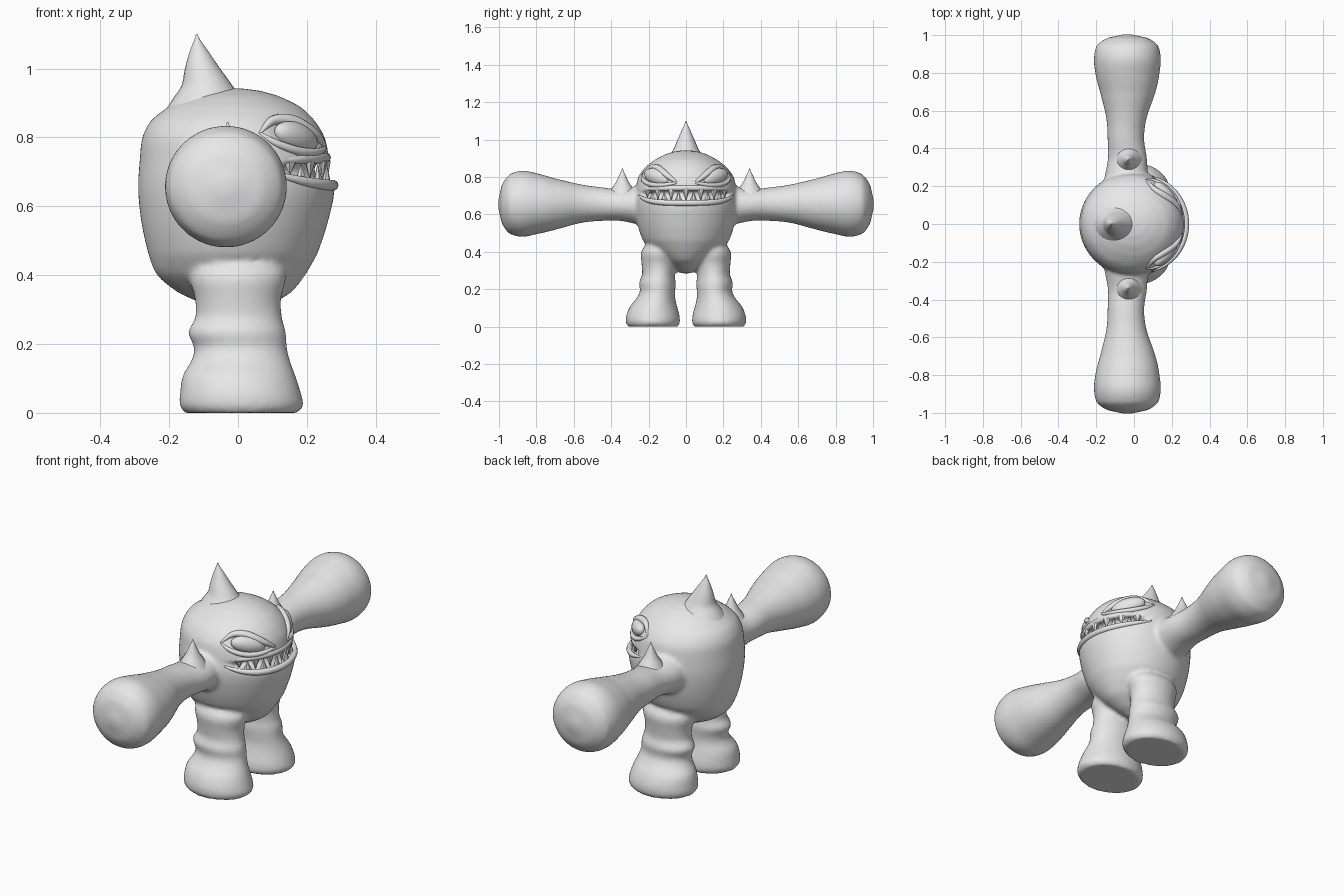
import bpy, bmesh, math
from math import sin, cos, tau
from mathutils import Matrix, Vector

cube = bpy.data.objects.get("Cube")
if cube:
    bpy.data.objects.remove(cube, do_unlink=True)

clay = bpy.data.materials.new("grey_clay")
clay.use_nodes = True
clay.diffuse_color = (.8, .8, .8, 1)
for node in clay.node_tree.nodes:
    if node.type == 'BSDF_PRINCIPLED':
        node.inputs["Base Color"].default_value = (.8, .8, .8, 1)

# Cross-sections: position along axis, centre (u, v), radii (u, v)
BODY = [(.285, 0, 0, .03, .03), (.31, 0, 0, .09, .07), (.35, -.01, 0, .165, .12),
        (.4, -.02, 0, .215, .18), (.46, -.015, 0, .245, .23), (.55, -.01, 0, .27, .26),
        (.65, -.005, 0, .285, .275), (.74, -.01, 0, .275, .268), (.8, -.013, 0, .265, .255),
        (.85, -.015, 0, .237, .22), (.89, -.01, 0, .19, .17), (.92, -.01, 0, .13, .115),
        (.937, -.01, 0, .07, .06), (.943, -.01, 0, .015, .015)]
ARM = [(.1, -.04, .65, .13, .12), (.25, -.04, .65, .115, .105), (.35, -.035, .65, .103, .085),
       (.45, -.043, .655, .097, .09), (.56, -.04, .657, .107, .103), (.7, -.033, .655, .147, .137),
       (.8, -.035, .657, .17, .163), (.88, -.035, .657, .177, .177), (.95, -.035, .655, .16, .155),
       (.99, -.035, .655, .1, .095), (1.004, -.035, .655, .02, .02)]
LEG = [(0, .01, .177, .165, .135), (.02, .01, .177, .18, .144), (.06, .007, .177, .175, .142),
       (.11, .003, .173, .163, .125), (.155, .008, .16, .142, .102), (.19, .007, .152, .135, .094),
       (.235, -.003, .153, .142, .098), (.275, .002, .148, .126, .087), (.33, 0, .145, .125, .092),
       (.4, 0, .14, .14, .1), (.46, 0, .12, .12, .08)]
HORN = [(.86, -.08, 0, .14, .13), (.915, -.088, 0, .1, .09), (.95, -.09, 0, .074, .066),
        (1, -.103, 0, .051, .045), (1.05, -.113, 0, .027, .023), (1.1, -.12, 0, .002, .002)]
SPIKE = [(.69, -.03, .34, .08, .085), (.735, -.03, .34, .055, .06), (.77, -.03, .34, .034, .036),
         (.81, -.03, .34, .016, .017), (.845, -.03, .34, .002, .002)]


def section(table, t):
    """Smoothly interpolated cross-section at t."""
    i = 0
    while i < len(table) - 2 and table[i + 1][0] < t:
        i += 1
    a, b = table[i], table[i + 1]
    p, n = table[max(i - 1, 0)], table[min(i + 2, len(table) - 1)]
    f = (t - a[0]) / (b[0] - a[0])
    return [b_ * f + a_ * (1 - f) + f * (1 - f) * .5 * ((1 - f) * (2 * a_ - p_ - b_) + f * (2 * b_ - a_ - n_))
            for p_, a_, b_, n_ in zip(p[1:], a[1:], b[1:], n[1:])]


def skin(a, z, off=0):
    u, v, ru, rv = section(BODY, z)
    return Vector((u + max(ru + off, .004) * cos(a), v + max(rv + off, .004) * sin(a), z))


def loft(bm, rings):
    """Closed skin over a list of point rings."""
    rows = [[bm.verts.new(p) for p in ring] for ring in rings]
    n = len(rows[0])
    faces = [bm.faces.new(rows[0]), bm.faces.new(rows[-1][::-1])]
    for lo, hi in zip(rows, rows[1:]):
        for j in range(n):
            k = (j + 1) % n
            faces.append(bm.faces.new((lo[j], hi[j], hi[k], lo[k])))
    bmesh.ops.recalc_face_normals(bm, faces=faces)


def limb(bm, table, side=1, along_y=False, steps=48, segs=48):
    rings = []
    for i in range(steps + 1):
        t = table[0][0] + (table[-1][0] - table[0][0]) * i / steps
        u, v, ru, rv = section(table, t)
        ring = []
        for j in range(segs):
            x, w = u + ru * cos(tau * j / segs), v + rv * sin(tau * j / segs)
            ring.append((x, side * t, w) if along_y else (x, side * w, t))
        rings.append(ring)
    loft(bm, rings)


def finish(name, bm, smooth=True):
    mesh = bpy.data.meshes.new(name)
    bm.to_mesh(mesh)
    bm.free()
    mesh.materials.append(clay)
    for poly in mesh.polygons:
        poly.use_smooth = smooth
    obj = bpy.data.objects.new(name, mesh)
    bpy.context.collection.objects.link(obj)
    return obj


def roll_of_skin(name, path, segs=10):
    """Tapered tube laid over the head; path holds (angle, z, offset, radius)."""
    centres = [skin(a, z, off) for a, z, off, _ in path]
    rings = []
    for i, c in enumerate(centres):
        tangent = (centres[min(i + 1, len(path) - 1)] - centres[max(i - 1, 0)]).normalized()
        out = Vector((cos(path[i][0]), sin(path[i][0]), 0))
        out = (out - tangent * out.dot(tangent)).normalized()
        up = tangent.cross(out)
        rings.append([c + path[i][3] * (out * cos(tau * j / segs) + up * sin(tau * j / segs))
                      for j in range(segs)])
    bm = bmesh.new()
    loft(bm, rings)
    return finish(name, bm)


# Mouth edges and sunken areas of the head
MOUTH = 1.2


def upper(a):
    return .728 - .01 * (a / MOUTH) ** 2


def lower(a):
    return .672 + .04 * abs(a / MOUTH) ** 3


def dent(a, z):
    if abs(a) < MOUTH and lower(a) < z < upper(a):
        return -.05
    h = z - .8 - .06 * (abs(a) - .73)
    d = ((abs(a) - .73) / .45) ** 2 + (h / .05) ** 2
    return -.022 * (1 - d) if d < 1 else 0


# Body, arms and legs fused into one smooth skin
bm = bmesh.new()
rings = []
for i in range(91):
    z = BODY[0][0] + (BODY[-1][0] - BODY[0][0]) * i / 90
    angles = [tau * j / 96 - math.pi for j in range(96)]
    rings.append([skin(a, z, dent(a, z)) for a in angles])
loft(bm, rings)
for side in (1, -1):
    limb(bm, ARM, side, along_y=True)
    limb(bm, LEG, side)
body = finish("body_with_limbs", bm)
remesh = body.modifiers.new("fuse", 'REMESH')
remesh.mode = 'VOXEL'
remesh.voxel_size = .011
remesh.use_smooth_shade = True
soften = body.modifiers.new("soften", 'SMOOTH')
soften.factor = .5
soften.iterations = 5

# Head horn and shoulder spikes
bm = bmesh.new()
limb(bm, HORN, steps=24, segs=24)
finish("head_horn", bm)
for side, label in ((1, "left"), (-1, "right")):
    bm = bmesh.new()
    limb(bm, SPIKE, side, steps=16, segs=20)
    finish(label + "_shoulder_spike", bm)

# Lips
for name, edge, shift, off in (("upper_lip", upper, .013, -.011), ("lower_lip", lower, -.011, -.004)):
    path = []
    for i in range(41):
        a = MOUTH * (i / 20 - 1)
        path.append((a, edge(a) + shift, off, .004 + .012 * (1 - (a / MOUTH) ** 4)))
    roll_of_skin(name, path)

# Interlocking teeth
bm = bmesh.new()
for i in range(-6, 7):
    a = i * .155
    top, bottom = upper(a) + .005, lower(a) - .005
    height = (top - bottom) * .88
    points_down = i % 2 == 0
    z = top - height / 2 if points_down else bottom + height / 2
    turn = Matrix.Rotation(math.pi if points_down else 0, 4, 'X')
    place = Matrix.Translation(skin(a, z, -.014)) @ Matrix.Rotation(a, 4, 'Z') @ turn
    bmesh.ops.create_cone(bm, cap_ends=True, segments=6, radius1=.021, radius2=.001,
                          depth=height, matrix=place @ Matrix.Diagonal((.6, 1, 1, 1)))
finish("teeth", bm, smooth=False)

# Eyes with brows and lower lids
BROW = [(0, .2, .772, .007), (0, .45, .812, .017), (0, .75, .846, .019),
        (0, 1.05, .849, .014), (0, 1.27, .812, .004)]
LID = [(0, .2, .768, .007), (0, .5, .757, .012), (0, .8, .76, .013),
       (0, 1.08, .782, .011), (0, 1.27, .812, .004)]
for side, label in ((1, "left"), (-1, "right")):
    bm = bmesh.new()
    place = (Matrix.Translation(skin(side * .73, .8, -.022)) @ Matrix.Rotation(side * .73, 4, 'Z')
             @ Matrix.Rotation(side * .25, 4, 'X') @ Matrix.Diagonal((.036, .088, .043, 1)))
    bmesh.ops.create_uvsphere(bm, u_segments=28, v_segments=16, radius=1, matrix=place)
    finish(label + "_eye", bm)
    for part, table in (("_brow", BROW), ("_lower_lid", LID)):
        path = []
        for i in range(25):
            f = i / 24 * (len(table) - 1)
            k = [(n,) + row[1:] for n, row in enumerate(table)]
            a, z, r = section(k, f)
            path.append((side * a, z, -.003, r))
        roll_of_skin(label + part, path)
